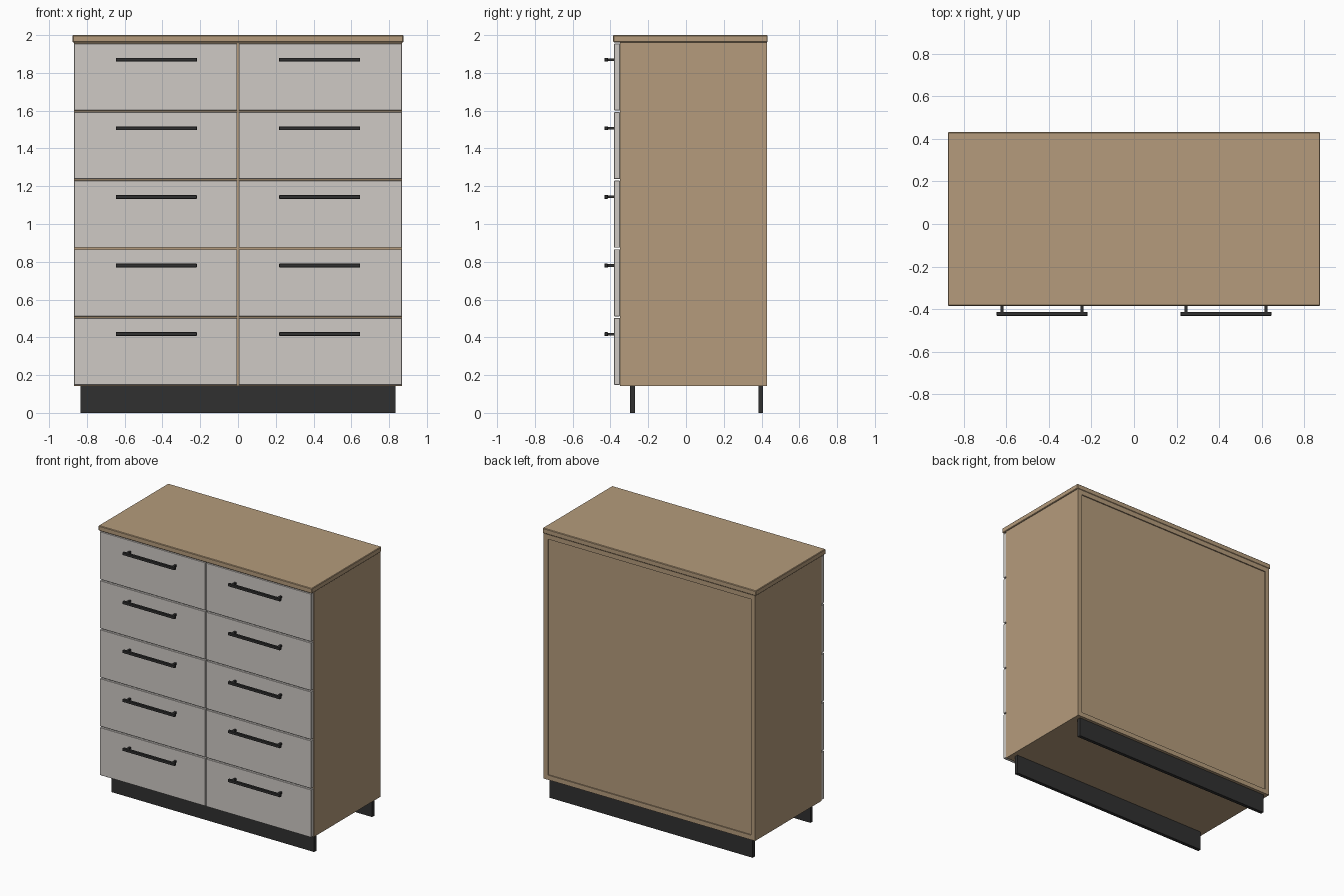
import bpy

if "Cube" in bpy.data.objects:
    bpy.data.objects.remove(bpy.data.objects["Cube"])


def material(name, rgb):
    m = bpy.data.materials.new(name)
    m.diffuse_color = (*rgb, 1)
    m.use_nodes = True
    m.node_tree.nodes["Principled BSDF"].inputs["Base Color"].default_value = m.diffuse_color
    return m


WOOD = material("wood", (0.46, 0.33, 0.20))
PAINT = material("pale_paint", (0.62, 0.59, 0.56))
BLACK = material("black", (0.03, 0.03, 0.03))


def box(name, x, y, z, mat, bevel=0.0):
    """Box from (min, max) ranges on each axis."""
    bpy.ops.mesh.primitive_cube_add(
        size=1, location=[(a + b) / 2 for a, b in (x, y, z)])
    o = bpy.context.object
    o.name = name
    o.scale = [b - a for a, b in (x, y, z)]
    bpy.ops.object.transform_apply(location=False, rotation=False, scale=True)
    o.data.materials.append(mat)
    if bevel:
        mod = o.modifiers.new("edge", 'BEVEL')
        mod.width = bevel
        mod.segments = 1
    return o


W = 0.868                 # half width of the carcass
FRONT, BACK = -0.35, 0.43
LOW, HIGH = 0.142, 1.962
T = 0.035                 # board thickness
ROWS, PITCH = 5, 0.3632

# Worktop
box("top_board", (-0.876, 0.876), (-0.386, 0.432), (HIGH, 2.0), WOOD, 0.004)

# Carcass boards with a slightly recessed back
for side, s in (("left", -1), ("right", 1)):
    x = sorted((s * W, s * (W - T)))
    box(side + "_side_panel", x, (FRONT, BACK), (LOW, HIGH), WOOD)
inner = (-W + T, W - T)
box("bottom_panel", inner, (FRONT, BACK), (LOW, LOW + T), WOOD)
box("upper_panel", inner, (FRONT, BACK), (HIGH - T, HIGH), WOOD)
box("back_panel", inner, (BACK - 0.025, BACK - 0.008),
    (LOW + T, HIGH - T), WOOD)
box("centre_divider", (-T / 2, T / 2), (FRONT, BACK - 0.025),
    (LOW + T, HIGH - T), WOOD)

# Rails behind the gaps between drawers
for i in range(1, ROWS):
    z = 0.1445 + PITCH * i
    for side, s in (("left", -1), ("right", 1)):
        x = sorted((s * T / 2, s * (W - T)))
        box(f"{side}_rail_{i}", x, (FRONT, FRONT + 0.08),
            (z - 0.015, z + 0.015), WOOD)

# Drawer fronts and bar handles
for i in range(ROWS):
    z0 = 0.148 + PITCH * i
    zh = 0.417 + PITCH * i
    for side, s in (("left", -1), ("right", 1)):
        tag = f"{side}_{i + 1}"
        x = sorted((s * 0.004, s * 0.867))
        box("drawer_front_" + tag, x, (-0.38, FRONT),
            (z0, z0 + 0.355), PAINT, 0.002)
        x = sorted((s * 0.218, s * 0.647))
        box("handle_bar_" + tag, x, (-0.432, -0.413),
            (zh - 0.01, zh + 0.01), BLACK, 0.002)
        for n, px in enumerate((0.245, 0.62)):
            box(f"handle_post_{tag}_{n + 1}",
                (s * px - 0.007, s * px + 0.007), (-0.415, -0.379),
                (zh - 0.007, zh + 0.007), BLACK)

# Plinth boards
box("front_plinth", (-0.833, 0.833), (-0.296, -0.27), (0, LOW), BLACK)
box("back_plinth", (-0.833, 0.833), (0.383, 0.408), (0, LOW), BLACK)
